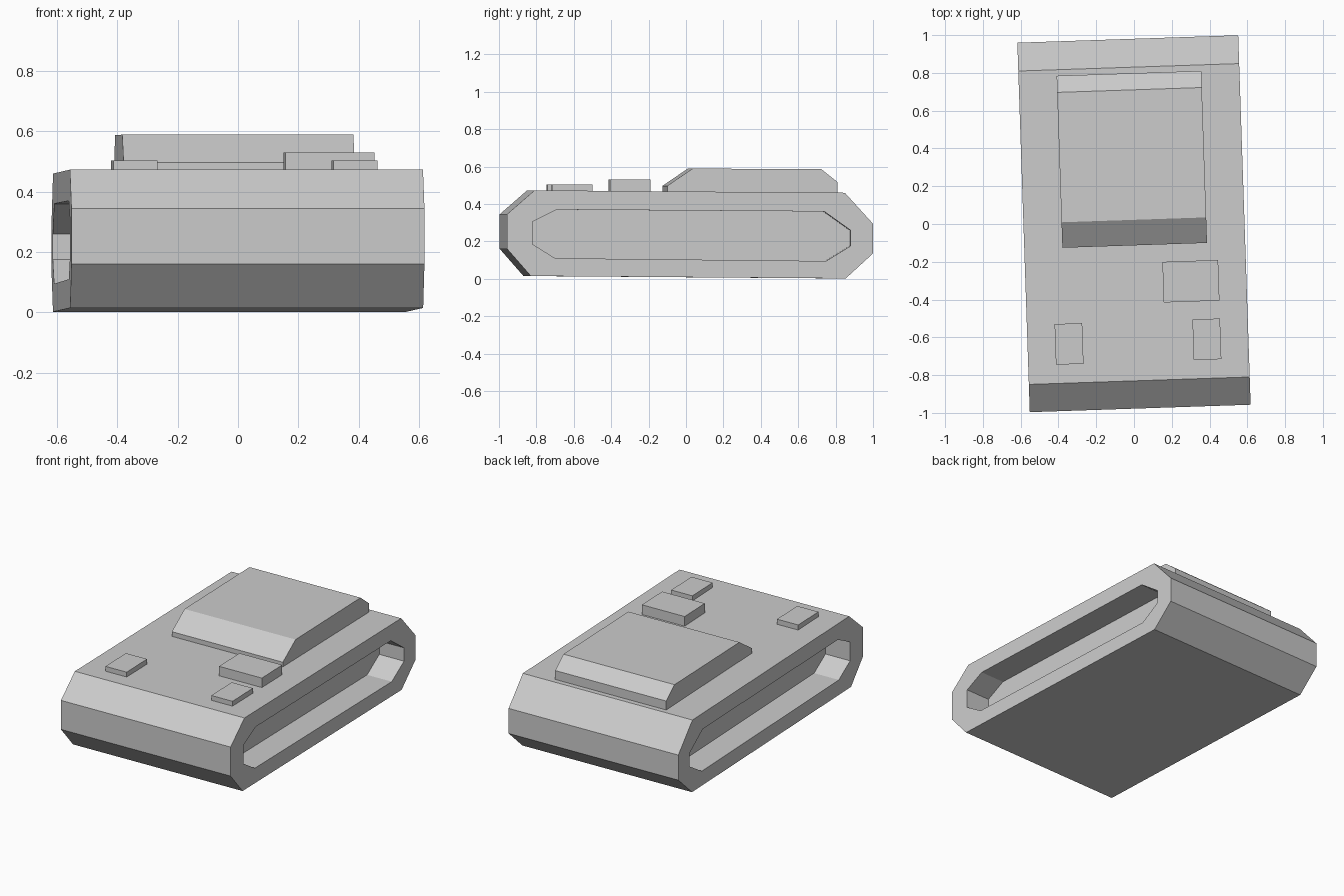
import bpy, bmesh, math

if "Cube" in bpy.data.objects:
    bpy.data.objects.remove(bpy.data.objects["Cube"])

YAW = math.radians(1.93)   # whole model is turned slightly about z
HALF = 0.585               # half width of the hull
DEPTH = 0.17               # depth of the side recesses


def loft(name, rings):
    """Skin a list of (x, profile) rings and close both ends."""
    bm = bmesh.new()
    loops = [[bm.verts.new((x, y, z)) for y, z in prof] for x, prof in rings]
    for a, b in zip(loops, loops[1:]):
        n = len(a)
        for i in range(n):
            j = (i + 1) % n
            bm.faces.new((a[i], a[j], b[j], b[i]))
    bm.faces.new(loops[0])
    bm.faces.new(loops[-1])
    bmesh.ops.recalc_face_normals(bm, faces=bm.faces)
    mesh = bpy.data.meshes.new(name)
    bm.to_mesh(mesh)
    bm.free()
    ob = bpy.data.objects.new(name, mesh)
    ob.rotation_euler.z = YAW
    bpy.context.collection.objects.link(ob)
    return ob


def box(name, cx, cy, sx, sy, z0, z1):
    y0, y1 = cy - sy / 2, cy + sy / 2
    prof = [(y0, z0), (y1, z0), (y1, z1), (y0, z1)]
    return loft(name, [(cx - sx / 2, prof), (cx + sx / 2, prof)])


# Hull with an eight-sided recess in each flank
outer = [(-0.977, 0.345), (-0.977, 0.16), (-0.85, 0.015), (0.835, 0.002),
         (0.98, 0.135), (0.98, 0.295), (0.83, 0.46), (-0.83, 0.473)]
inner = [(-0.84, 0.305), (-0.84, 0.185), (-0.72, 0.11), (0.73, 0.095),
         (0.86, 0.175), (0.86, 0.26), (0.72, 0.36), (-0.71, 0.37)]
loft("hull", [(-HALF + DEPTH, inner), (-HALF, inner), (-HALF, outer),
              (HALF, outer), (HALF, inner), (HALF - DEPTH, inner)])

# Raised cabin with sloped front and back
cabin = [(-0.113, 0.455), (-0.113, 0.497), (0.022, 0.589),
         (0.71, 0.587), (0.798, 0.517), (0.798, 0.45)]
loft("cabin", [(-0.383, cabin), (0.383, cabin)])

# Deck boxes
box("deck_box", 0.291, -0.313, 0.295, 0.215, 0.455, 0.53)
for side, sx in (("left", -1), ("right", 1)):
    box("hatch_" + side, sx * 0.365, -0.623, 0.146, 0.215, 0.455, 0.503)
